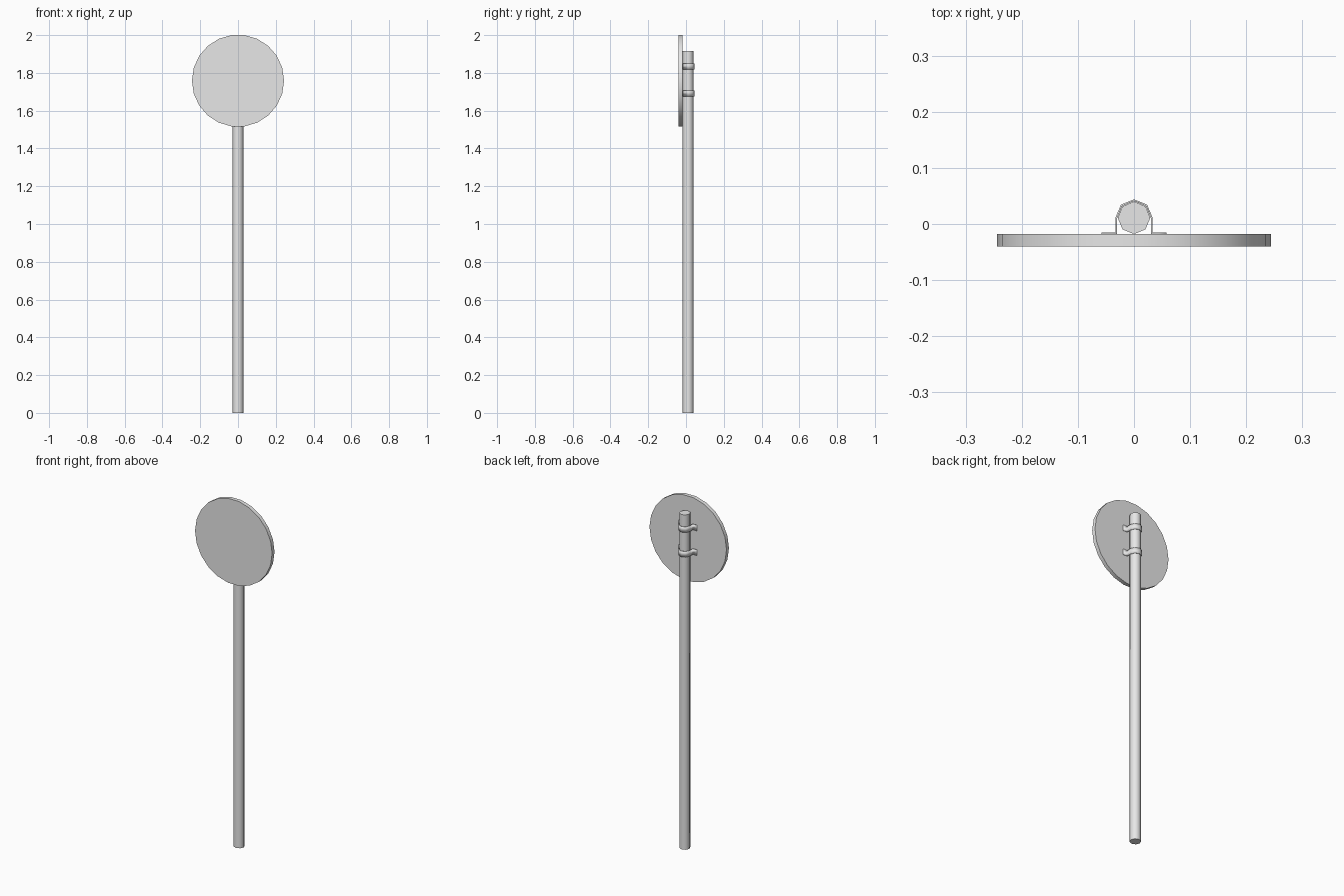
import bpy, math
from math import cos, sin, pi, radians

cube = bpy.data.objects.get("Cube")
if cube:
    bpy.data.objects.remove(cube, do_unlink=True)

grey = bpy.data.materials.new("light_grey")
grey.use_nodes = True
grey.diffuse_color = (0.8, 0.8, 0.8, 1)
grey.node_tree.nodes["Principled BSDF"].inputs["Base Color"].default_value = (0.8, 0.8, 0.8, 1)

POLE_Y, POLE_R = 0.011, 0.029


def finish(obj, name):
    """Name, colour and smooth a part, keeping right-angled edges sharp."""
    obj.name = obj.data.name = name
    obj.data.materials.append(grey)
    bpy.ops.object.select_all(action="DESELECT")
    obj.select_set(True)
    bpy.context.view_layer.objects.active = obj
    bpy.ops.object.shade_smooth_by_angle(angle=radians(50))
    return obj


def cylinder(name, sides, radius, depth, location, rotation):
    bpy.ops.mesh.primitive_cylinder_add(vertices=sides, radius=radius, depth=depth,
                                        location=location, rotation=rotation)
    return finish(bpy.context.object, name)


def clamp(name, z, height=0.032, thickness=0.003):
    """Bent strap: flange, arm, half octagon round the pole, arm, flange."""
    r = POLE_R + 0.0025
    path = [(0.058, -0.0165), (r, -0.0165)]
    path += [(r * cos(i * pi / 4), POLE_Y + r * sin(i * pi / 4)) for i in range(5)]
    path += [(-x, y) for x, y in reversed(path[:2])]
    n = len(path)
    verts = [(x, y, z + s * height / 2) for s in (-1, 1) for x, y in path]
    faces = [(i, i + 1, n + i + 1, n + i) for i in range(n - 1)]
    mesh = bpy.data.meshes.new(name)
    mesh.from_pydata(verts, [], faces)
    obj = bpy.data.objects.new(name, mesh)
    bpy.context.collection.objects.link(obj)
    solid = obj.modifiers.new("thickness", "SOLIDIFY")
    solid.thickness = thickness
    solid.offset = 0
    solid.use_even_offset = True
    return finish(obj, name)


# Octagonal pole
cylinder("pole", 8, POLE_R, 1.916, (0, POLE_Y, 0.958), (0, 0, 0))

# Round sign plate, corners pointing sideways
cylinder("sign_plate", 22, 0.244, 0.022, (0, -0.029, 1.7585), (pi / 2, pi / 2, 0))

# Straps that hold the plate on the pole
clamp("upper_clamp", 1.833)
clamp("lower_clamp", 1.692)
